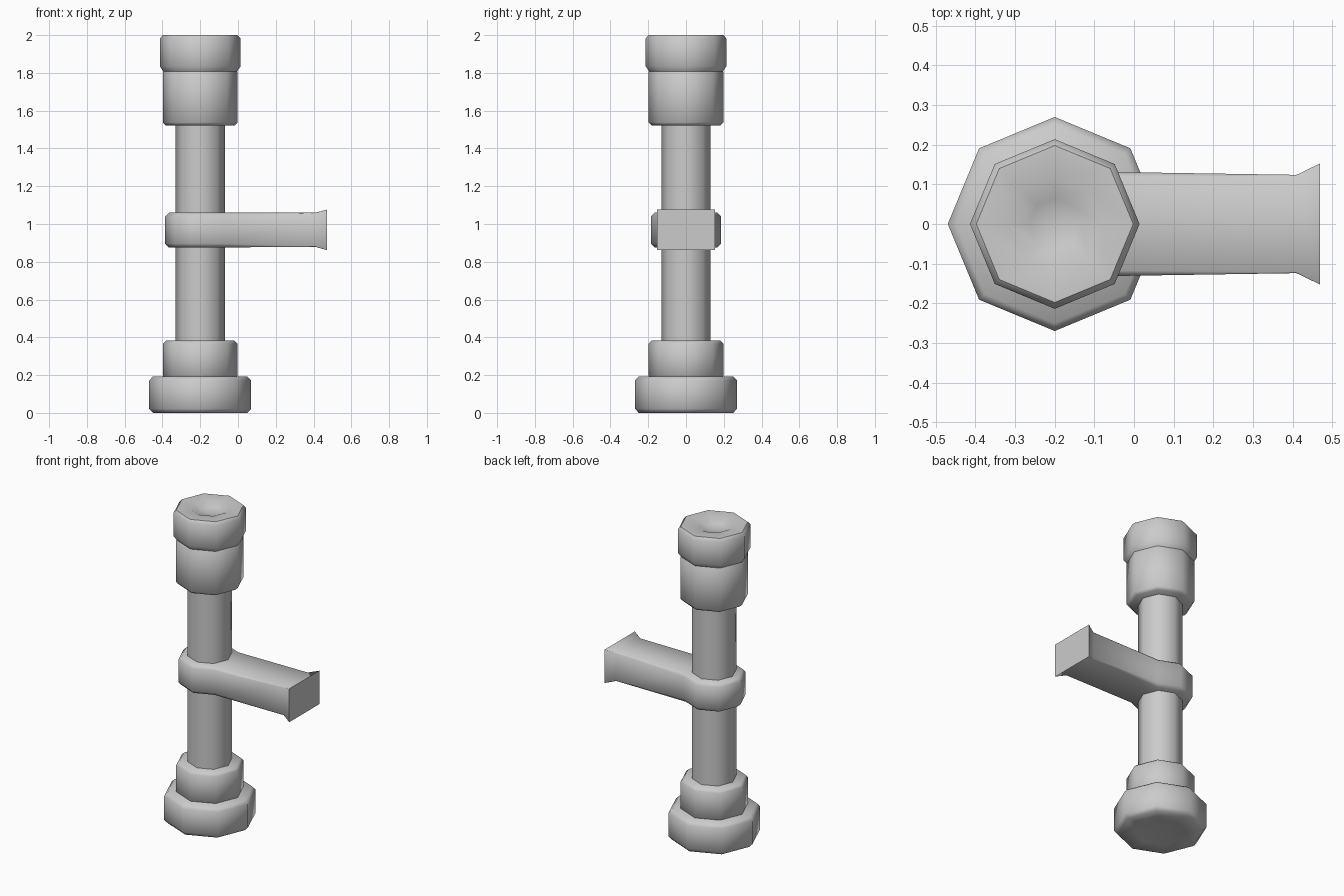
import bpy, math

if "Cube" in bpy.data.objects:
    bpy.data.objects.remove(bpy.data.objects["Cube"])

POST_X = -0.2
SIDES = 8


def make(name, verts, faces, loc=(0, 0, 0), angle=50):
    me = bpy.data.meshes.new(name)
    me.from_pydata(verts, [], faces)
    me.update()
    ob = bpy.data.objects.new(name, me)
    ob.location = loc
    bpy.context.collection.objects.link(ob)
    bpy.ops.object.select_all(action='DESELECT')
    ob.select_set(True)
    bpy.context.view_layer.objects.active = ob
    bpy.ops.object.shade_smooth_by_angle(angle=math.radians(angle))
    return ob


def lathe(name, profile, angle=50):
    """Eight-sided turning; profile runs bottom to top, r = 0 makes a pole."""
    verts, faces, rings = [], [], []
    for r, z in profile:
        n = 1 if r == 0 else SIDES
        rings.append([len(verts) + i for i in range(n)])
        for i in range(n):
            a = math.tau * i / SIDES
            verts.append((r * math.cos(a), r * math.sin(a), z))
    for lo, hi in zip(rings, rings[1:]):
        for i in range(SIDES):
            j = (i + 1) % SIDES
            quad = [lo[i % len(lo)], lo[j % len(lo)], hi[j % len(hi)], hi[i % len(hi)]]
            faces.append(list(dict.fromkeys(quad)))
    return make(name, verts, faces, (POST_X, 0, 0), angle)


def collar(r, z0, z1, b=0.016):
    return [(0, z0), (r - b, z0), (r, z0 + b), (r, z1 - b), (r - b, z1), (0, z1)]


# Foot with a shallow dish underneath
lathe("foot", [(0, 0.04), (0.15, 0), (0.25, 0), (0.27, 0.022),
               (0.27, 0.172), (0.25, 0.193), (0, 0.193)])
# Post and its collars
lathe("lower_collar", collar(0.198, 0.18, 0.382))
lathe("shaft", [(0, 0.3), (0.13, 0.3), (0.13, 1.6), (0, 1.6)])
lathe("upper_collar", collar(0.198, 1.522, 1.822))
# Top cap with a dished centre
lathe("top_cap", [(0, 1.805), (0.193, 1.805), (0.214, 1.835), (0.214, 1.982),
                  (0.198, 2.0), (0.118, 2.0), (0.065, 1.975), (0, 1.965)])

# Clamp band running into a flared side arm: x, y, z low, z high, chamfer
outline = []
for k in range(1, 8):
    a = math.tau * k / SIDES
    outline.append((POST_X + 0.186 * math.cos(a), 0.186 * math.sin(a), 0.876, 1.06, 0.02))
outline += [(0.41, -0.124, 0.879, 1.06, 0.003), (0.47, -0.153, 0.862, 1.076, 0.001),
            (0.47, 0.153, 0.862, 1.076, 0.001), (0.41, 0.124, 0.879, 1.06, 0.003)]
n = len(outline)
verts = []
for level in range(4):
    for i, (x, y, lo, hi, c) in enumerate(outline):
        inner = level in (0, 3)
        z = (lo, lo + c, hi - c, hi)[level]
        if inner and i < 7:
            s = 1 - c / 0.186
            x, y = POST_X + (x - POST_X) * s, y * s
        elif inner:
            y -= math.copysign(c, y)
        verts.append((x, y, z))
faces = [[l * n + i, l * n + (i + 1) % n, (l + 1) * n + (i + 1) % n, (l + 1) * n + i]
         for l in range(3) for i in range(n)]
for cap in ([0, 1, 2, 3, 4, 5, 6], [0, 6, 7, 10], [10, 7, 8, 9]):
    faces.append([3 * n + i for i in cap])
    faces.append(cap[::-1])
make("clamp_arm", verts, faces)
